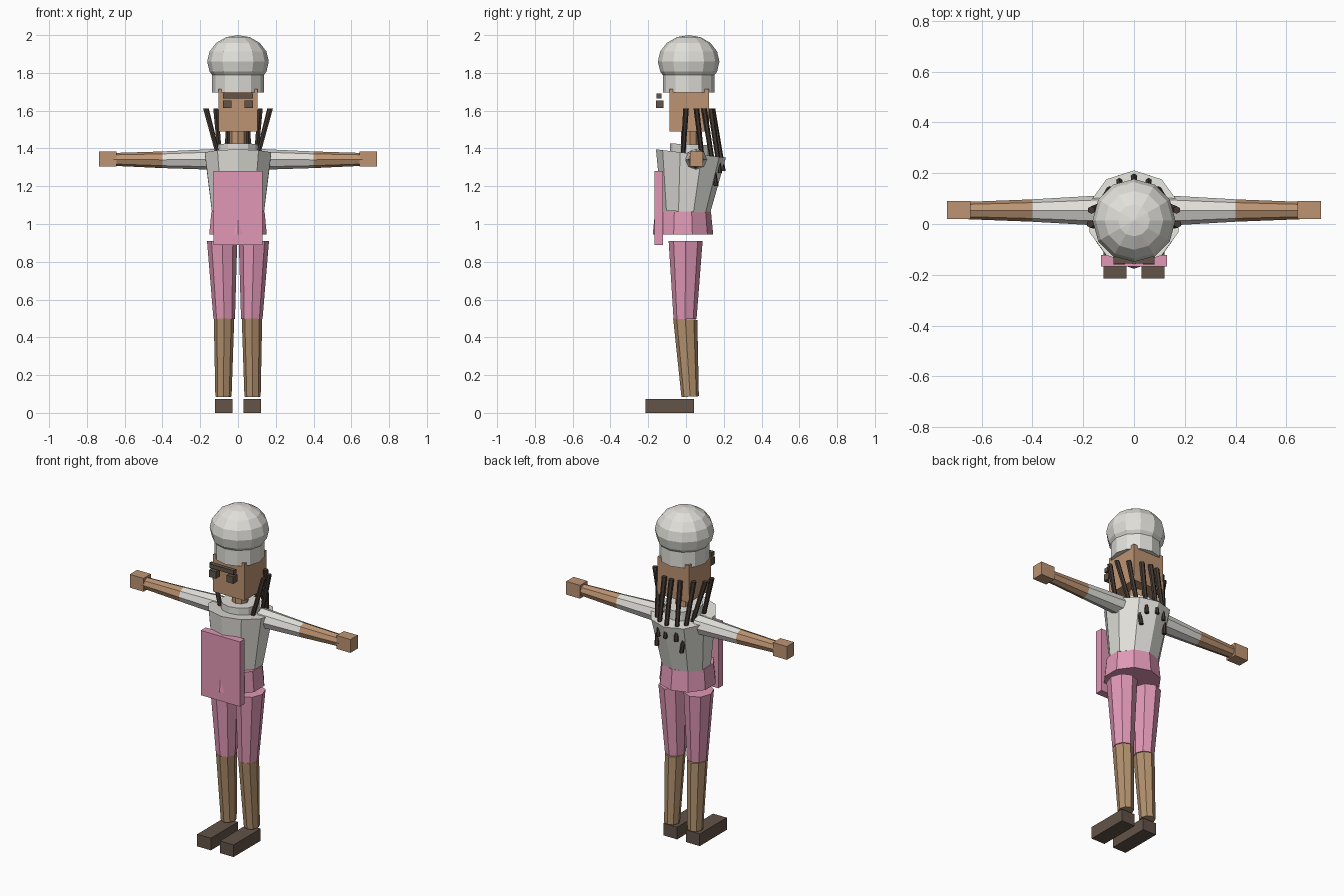
import bpy, bmesh, math
from mathutils import Vector

if "Cube" in bpy.data.objects:
    bpy.data.objects.remove(bpy.data.objects["Cube"])


def material(name, rgb):
    m = bpy.data.materials.new(name)
    lin = [((c / 255 + 0.055) / 1.055) ** 2.4 for c in rgb]
    m.diffuse_color = (*lin, 1)
    m.use_nodes = True
    m.node_tree.nodes["Principled BSDF"].inputs["Base Color"].default_value = m.diffuse_color
    return m


WHITE = material("off_white", (225, 224, 218))
PINK = material("pink", (225, 152, 182))
SKIN = material("skin", (189, 148, 114))
STOCKING = material("stocking_tan", (178, 145, 109))
LEATHER = material("dark_leather", (98, 83, 72))
HAIR = material("dark_hair", (68, 57, 50))


def finish(name, bm, mat):
    bmesh.ops.recalc_face_normals(bm, faces=bm.faces)
    me = bpy.data.meshes.new(name)
    bm.to_mesh(me)
    bm.free()
    me.materials.append(mat)
    ob = bpy.data.objects.new(name, me)
    bpy.context.collection.objects.link(ob)
    return ob


def box(name, lo, hi, mat):
    lo, hi = Vector(lo), Vector(hi)
    bm = bmesh.new()
    bmesh.ops.create_cube(bm, size=1)
    for v in bm.verts:
        v.co = (lo + hi) / 2 + v.co * (hi - lo)
    return finish(name, bm, mat)


def tube(name, rings, sides, mat, along_x=False, start=math.pi / 2):
    """Loft closed rings of (centre, radius_a, radius_b, tilt)."""
    bm = bmesh.new()
    loops = []
    for c, ra, rb, tilt in rings:
        loop = []
        for i in range(sides):
            a = start + 2 * math.pi * i / sides
            u, w = ra * math.cos(a), rb * math.sin(a)
            off = Vector((0, u, w)) if along_x else Vector((u, w, tilt * w))
            loop.append(bm.verts.new(Vector(c) + off))
        loops.append(loop)
    for p, q in zip(loops, loops[1:]):
        for i in range(sides):
            j = (i + 1) % sides
            bm.faces.new((p[i], p[j], q[j], q[i]))
    bm.faces.new(loops[0])
    bm.faces.new(loops[-1])
    return finish(name, bm, mat)


# Puffy hat and its band
bm = bmesh.new()
bmesh.ops.create_uvsphere(bm, u_segments=12, v_segments=8, radius=1)
for v in bm.verts:
    v.co = Vector((0, 0.014, 1.86)) + v.co * Vector((0.163, 0.163, 0.14))
finish("hat_puff", bm, WHITE)
tube("hat_band", [((0, 0.014, 1.695), 0.137, 0.137, 0),
                  ((0, 0.014, 1.82), 0.137, 0.137, 0)], 12, WHITE)

# Head, neck and collar
box("head", (-0.104, -0.087, 1.49), (0.104, 0.122, 1.715), SKIN)
tube("neck", [((0, 0.02, 1.36), 0.046, 0.046, 0),
              ((0, 0.02, 1.50), 0.046, 0.046, 0)], 8, SKIN)
tube("collar", [((0, 0.02, 1.35), 0.106, 0.106, -0.04),
                ((0, 0.02, 1.422), 0.106, 0.106, -0.04)], 12, WHITE)

# Brow bar and eyes floating in front of the face
box("brow_bar", (-0.08, -0.155, 1.665), (0.08, -0.13, 1.69), LEATHER)

# Torso, hips and apron
tube("torso", [((0, 0.0, 1.065), 0.145, 0.128, -0.05),
               ((0, 0.026, 1.373), 0.185, 0.185, -0.12)], 10, WHITE)
tube("hips", [((0, -0.016, 0.945), 0.160, 0.160, 0),
              ((0, -0.016, 1.066), 0.148, 0.148, 0)], 10, PINK)
box("apron", (-0.13, -0.168, 0.89), (0.13, -0.122, 1.28), PINK)

# Limbs and eyes, once per side
for s, side in ((1, "left"), (-1, "right")):
    xs = sorted((s * 0.035, s * 0.08))
    box(side + "_eye", (xs[0], -0.16, 1.613), (xs[1], -0.12, 1.655), LEATHER)
    tube(side + "_upper_arm", [((s * 0.12, 0.053, 1.342), 0.060, 0.055, 0),
                               ((s * 0.4, 0.053, 1.340), 0.044, 0.044, 0)],
         8, WHITE, along_x=True)
    tube(side + "_forearm", [((s * 0.4, 0.053, 1.340), 0.044, 0.044, 0),
                             ((s * 0.66, 0.053, 1.342), 0.034, 0.034, 0)],
         8, SKIN, along_x=True)
    xs = sorted((s * 0.643, s * 0.735))
    box(side + "_hand", (xs[0], 0.02, 1.304), (xs[1], 0.09, 1.384), SKIN)
    tube(side + "_thigh", [((s * 0.073, -0.005, 0.498), 0.057, 0.061, 0),
                           ((s * 0.084, -0.002, 0.91), 0.080, 0.090, 0)],
         8, PINK)
    tube(side + "_shin", [((s * 0.077, 0.022, 0.086), 0.043, 0.046, 0.05),
                          ((s * 0.074, -0.004, 0.496), 0.054, 0.064, -0.05)],
         8, STOCKING)
    xs = sorted((s * 0.03, s * 0.121))
    box(side + "_shoe", (xs[0], -0.215, 0), (xs[1], 0.042, 0.073), LEATHER)

# Hair locks fanned around the back of the head
locks = [((0.172, 0.0, 1.612), (0.105, -0.016, 1.36)),
         ((0.168, 0.055, 1.612), (0.095, 0.088, 1.33)),
         ((0.118, 0.095, 1.612), (0.082, 0.16, 1.20)),
         ((0.052, 0.13, 1.612), (0.060, 0.18, 1.27))]
pairs = [((s * a[0], *a[1:]), (s * b[0], *b[1:]))
         for a, b in locks for s in (1, -1)]
pairs.append(((0, 0.14, 1.612), (0, 0.198, 1.28)))
for i, (top, end) in enumerate(pairs):
    tube("hair_lock_%d" % (i + 1), [(end, 0.012, 0.012, 0), (top, 0.015, 0.015, 0)],
         6, HAIR)
